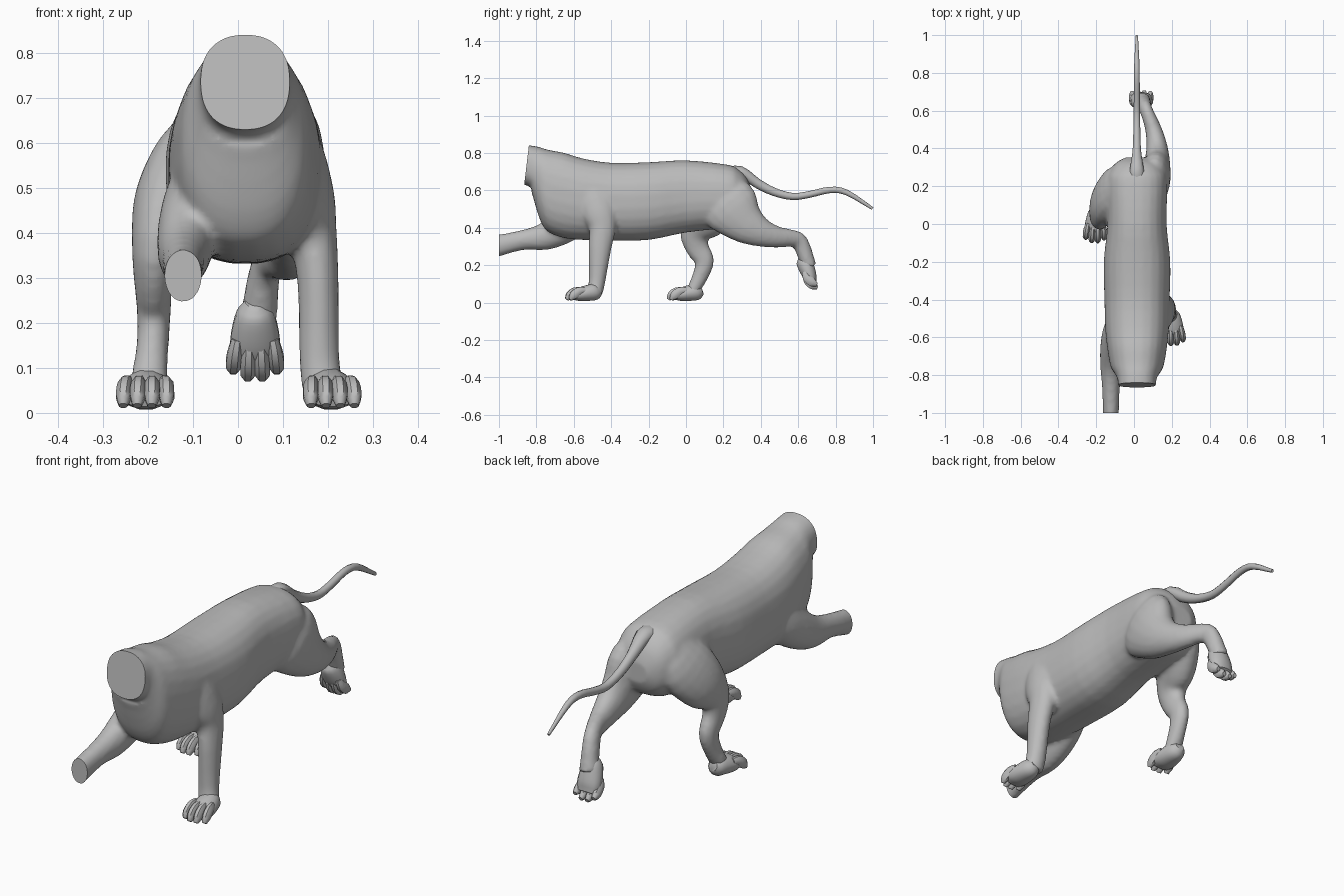
import bpy, bmesh, math
from mathutils import Vector, Matrix

cube = bpy.data.objects.get("Cube")
if cube:
    bpy.data.objects.remove(cube, do_unlink=True)

# Single plain grey
grey = bpy.data.materials.new("plain_grey")
grey.use_nodes = True
grey.diffuse_color = (0.5, 0.5, 0.5, 1)
grey.node_tree.nodes["Principled BSDF"].inputs["Base Color"].default_value = (0.5, 0.5, 0.5, 1)


def smooth_path(pts, steps):
    """Catmull-Rom through (x, y, z, half_width, half_depth) stations."""
    p = [Vector(q) for q in pts]
    p = [p[0] * 2 - p[1]] + p + [p[-1] * 2 - p[-2]]
    out = []
    for i in range(1, len(p) - 2):
        a, b, c, d = p[i - 1:i + 3]
        for s in range(steps):
            t = s / steps
            out.append(0.5 * (2 * b + (c - a) * t + (2 * a - 5 * b + 4 * c - d) * t * t
                              + (3 * b - a - 3 * c + d) * t ** 3))
    return out + [p[-2]]


def loft(bm, pts, sides=16, steps=3, upright=False, power=1.0, grow=0.0, mat=Matrix()):
    """Closed tube with elliptical sections; upright keeps the sections vertical."""
    path = smooth_path(pts, steps)
    rings = []
    for i, q in enumerate(path):
        c = Vector(q[:3])
        t = Vector(path[min(i + 1, len(path) - 1)][:3]) - Vector(path[max(i - 1, 0)][:3])
        t.normalize()
        u, v = Vector((1, 0, 0)), Vector((0, 0, 1))
        if not upright:
            u = (u - t * u.dot(t)).normalized()
            v = t.cross(u)
        ring = []
        for k in range(sides):
            a = 2 * math.pi * (k + 0.5) / sides
            ca, sa = math.cos(a), math.sin(a)
            ca = math.copysign(abs(ca) ** power, ca)
            sa = math.copysign(abs(sa) ** power, sa)
            ring.append(bm.verts.new(mat @ (c + u * ((q[3] + grow) * ca) + v * ((q[4] + grow) * sa))))
        rings.append(ring)
    for r, s in zip(rings, rings[1:]):
        for k in range(sides):
            n = (k + 1) % sides
            bm.faces.new((r[k], r[n], s[n], s[k]))
    bm.faces.new(rings[0])
    bm.faces.new(rings[-1])
    return rings


def finish(bm, name):
    bmesh.ops.recalc_face_normals(bm, faces=bm.faces)
    me = bpy.data.meshes.new(name)
    bm.to_mesh(me)
    bm.free()
    me.materials.append(grey)
    ob = bpy.data.objects.new(name, me)
    bpy.context.collection.objects.link(ob)
    bpy.ops.object.select_all(action='DESELECT')
    ob.select_set(True)
    bpy.context.view_layer.objects.active = ob
    bpy.ops.object.shade_smooth_by_angle(angle=math.radians(45))
    return ob


def paw(name, origin, pitch=0.0, yaw=0.0):
    """Paw pointing along local -y with its sole at local z = 0."""
    m = Matrix.Translation(origin) @ Matrix.Rotation(yaw, 4, 'Z') @ Matrix.Rotation(pitch, 4, 'X')
    bm = bmesh.new()
    loft(bm, [(0, .035, .062, .022, .022), (0, .01, .054, .042, .044), (0, -.04, .046, .055, .043),
              (0, -.085, .037, .057, .035), (0, -.115, .026, .046, .018)], sides=12, mat=m)
    for k in (-1.5, -.5, .5, 1.5):
        f = -.010 if abs(k) < 1 else .006
        loft(bm, [(k * .026, -.05, .060, .014, .018), (k * .030, -.09 + f, .056, .018, .024),
                  (k * .032, -.120 + f, .033, .018, .024), (k * .032, -.136 + f, .012, .010, .010)],
             sides=8, steps=2, mat=m)
    return finish(bm, name)


def cut(bm, point, normal, zmin):
    """Slice flat across everything above zmin and cap the opening."""
    verts = {v for v in bm.verts if v.co.z > zmin}
    faces = [f for f in bm.faces if all(v in verts for v in f.verts)]
    edges = {e for f in faces for e in f.edges}
    bmesh.ops.bisect_plane(bm, geom=list(verts) + list(edges) + faces, plane_co=point,
                           plane_no=normal, clear_outer=True)
    bmesh.ops.holes_fill(bm, edges=[e for e in bm.edges if e.is_boundary], sides=0)


# Torso and neck: y, top, bottom, half width
stations = [(-.91, .845, .635, .094), (-.85, .842, .627, .099), (-.81, .835, .59, .105),
            (-.785, .83, .51, .118), (-.762, .823, .43, .134), (-.73, .815, .375, .145),
            (-.65, .80, .345, .158), (-.55, .77, .335, .168), (-.40, .747, .332, .172),
            (-.20, .75, .335, .176), (0, .76, .375, .156), (.22, .737, .40, .160),
            (.28, .712, .42, .142), (.325, .665, .45, .11), (.352, .60, .50, .06)]
body = bmesh.new()
rings = loft(body, [(.016, y, (t + b) / 2, w, (t - b) / 2) for y, t, b, w in stations],
             sides=24, upright=True, power=.85, grow=.001)
for i, ring in enumerate(rings[6:16]):               # lean the chest front forwards
    for v in ring:
        v.co.y += (v.co.z - .76) * (.1 - .01 * i)

# Left foreleg, planted
loft(body, [(.09, -.51, .67, .045, .05), (.122, -.50, .59, .060, .09), (.15, -.465, .48, .062, .092),
            (.166, -.447, .40, .051, .070), (.178, -.460, .29, .043, .058),
            (.181, -.475, .12, .042, .042), (.190, -.488, .05, .044, .040)], grow=.0035)

# Right foreleg, reaching forward
loft(body, [(-.07, -.49, .57, .050, .07), (-.095, -.57, .47, .066, .092), (-.112, -.66, .40, .064, .086),
            (-.120, -.76, .352, .055, .070), (-.122, -.88, .333, .043, .050),
            (-.122, -1.04, .296, .038, .057)], grow=.0035)

# Right hind leg, planted under the body
loft(body, [(-.06, .22, .66, .05, .08), (-.108, .18, .56, .076, .13), (-.155, .11, .46, .075, .122),
            (-.182, .05, .37, .052, .082), (-.188, .062, .29, .040, .060), (-.187, .098, .225, .035, .050),
            (-.190, .080, .15, .033, .040), (-.200, .03, .05, .040, .030)], grow=.0035)

# Left hind leg, trailing behind
loft(body, [(.08, .13, .62, .05, .08), (.110, .225, .525, .076, .155), (.122, .31, .43, .067, .114),
            (.122, .40, .375, .054, .076), (.106, .49, .350, .042, .054), (.080, .565, .343, .034, .044),
            (.060, .612, .318, .032, .042), (.043, .660, .19, .040, .036)], grow=.0035)

# Fuse torso and limbs into one skin with soft joints
skin = finish(body, "body_and_legs")
fuse = skin.modifiers.new("fuse", 'REMESH')
fuse.mode = 'VOXEL'
fuse.voxel_size = .011
soften = skin.modifiers.new("soften", 'SMOOTH')
soften.factor = .5
soften.iterations = 7
for name in ("fuse", "soften"):
    bpy.ops.object.modifier_apply(modifier=name)

# Flat cuts at the neck and the reaching wrist
bm = bmesh.new()
bm.from_mesh(skin.data)
cut(bm, (0, -.84, .84), (0, -.21, .025), .5)
cut(bm, (0, -1, .3), (0, -1, 0), 0)
bm.to_mesh(skin.data)
bm.free()
bpy.ops.object.shade_smooth_by_angle(angle=math.radians(45))

# Paws
paw("left_front_paw", (.203, -.492, .004), yaw=.06)
paw("right_hind_paw", (-.202, .052, .004), yaw=-.04)
paw("left_hind_paw", (.038, .685, .225), pitch=math.radians(102))

# Tail
tail = bmesh.new()
loft(tail, [(.015, .21, .69, .045, .03), (.015, .29, .700, .038, .030), (.015, .38, .638, .024, .026),
            (.015, .47, .592, .020, .022), (.015, .57, .567, .018, .019), (.015, .66, .578, .017, .018),
            (.015, .77, .602, .016, .017), (.015, .86, .588, .014, .015),
            (.015, .997, .503, .006, .008)], sides=10)
finish(tail, "tail")
